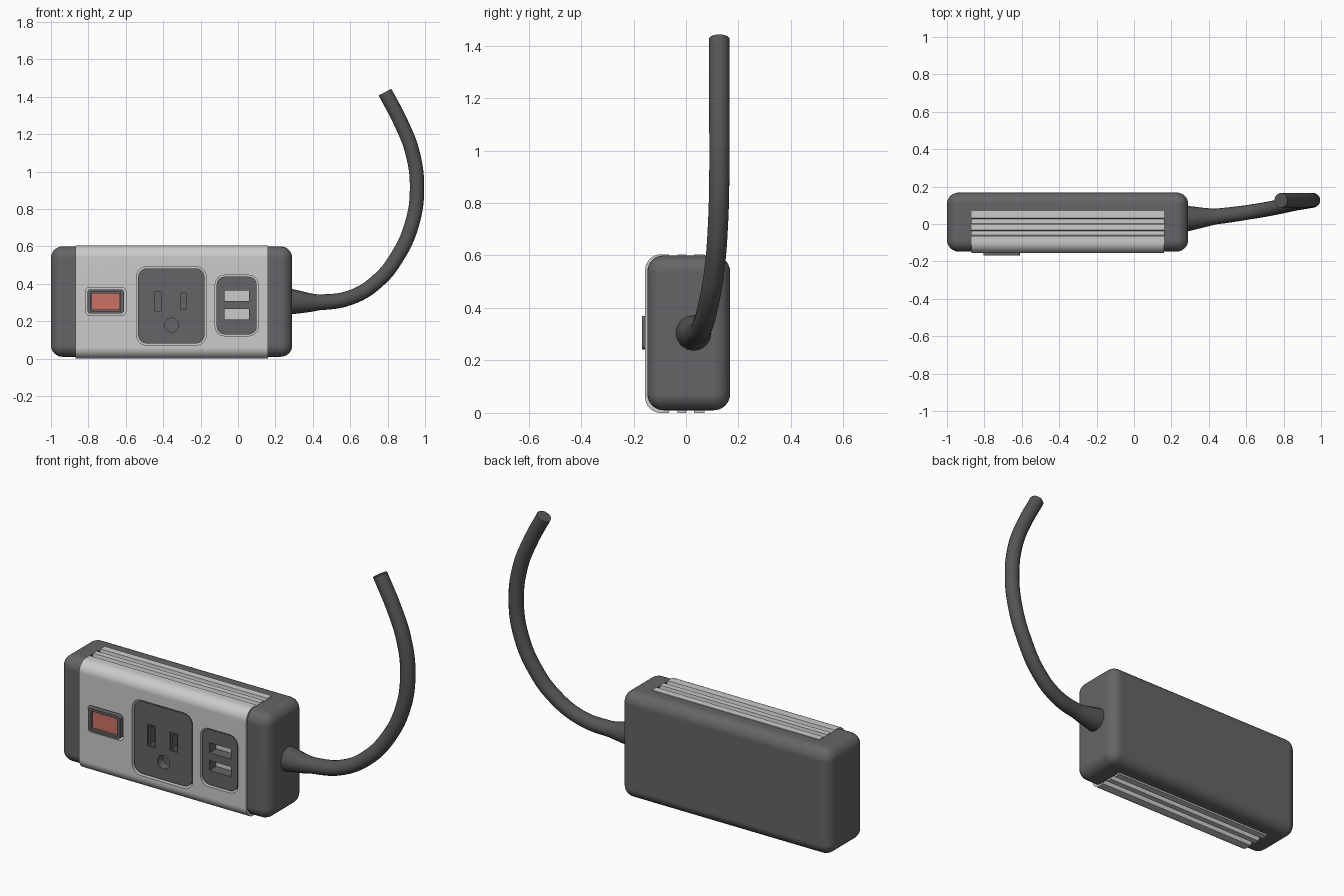
import bpy, bmesh, math
from mathutils import Vector

if "Cube" in bpy.data.objects:
    bpy.data.objects.remove(bpy.data.objects["Cube"])


def material(name, rgb):
    m = bpy.data.materials.new(name)
    m.diffuse_color = (*rgb, 1)
    m.use_nodes = True
    m.node_tree.nodes["Principled BSDF"].inputs["Base Color"].default_value = m.diffuse_color
    return m


DARK = material("dark_grey", (0.13, 0.13, 0.14))
CORD = material("cord_grey", (0.09, 0.09, 0.09))
LIGHT = material("light_grey", (0.6, 0.6, 0.61))
RED = material("switch_red", (0.6, 0.17, 0.13))


def add(name, bm, mat=None):
    bmesh.ops.recalc_face_normals(bm, faces=bm.faces[:])
    me = bpy.data.meshes.new(name)
    bm.to_mesh(me)
    bm.free()
    ob = bpy.data.objects.new(name, me)
    bpy.context.collection.objects.link(ob)
    if mat:
        me.materials.append(mat)
    return ob


def box(name, x, y, z, mat=None, r=0, all_edges=False, seg=6):
    """Box from ranges; rounds the edges running along y, or all edges."""
    bm = bmesh.new()
    bmesh.ops.create_cube(bm, size=1)
    for v in bm.verts:
        v.co = Vector([(a[0] + a[1]) / 2 + c * (a[1] - a[0]) for a, c in zip((x, y, z), v.co)])
    if r:
        edges = [e for e in bm.edges
                 if all_edges or abs(e.verts[0].co.y - e.verts[1].co.y) > 1e-5]
        bmesh.ops.bevel(bm, geom=edges, offset=r, segments=seg, profile=0.5, affect='EDGES')
    return add(name, bm, mat)


def select(ob):
    bpy.ops.object.select_all(action='DESELECT')
    ob.select_set(True)
    bpy.context.view_layer.objects.active = ob


def cut(ob, cutter):
    m = ob.modifiers.new("cut", 'BOOLEAN')
    m.operation, m.solver, m.object = 'DIFFERENCE', 'EXACT', cutter
    select(ob)
    bpy.ops.object.modifier_apply(modifier=m.name)
    bpy.data.objects.remove(cutter)


def smooth(ob, weighted=True):
    select(ob)
    bpy.ops.object.shade_smooth_by_angle(angle=math.radians(32))
    if weighted:
        ob.modifiers.new("normals", 'WEIGHTED_NORMAL').keep_sharp = True


def inset(rng, d):
    return rng[0] + d, rng[1] - d


SHELL_X = (-0.87, 0.16)
FRONT = -0.156

# Dark housing, open at the front middle for the shell
body = box("housing", (-1, 0.29), (-0.147, 0.168), (0.01, 0.6), DARK, 0.062, True, 8)
cut(body, box("slot", SHELL_X, (-0.4, 0.07), (-0.2, 0.8)))

# Light shell: ribbed profile mirrored top to bottom, extruded along x
top, mid, r = 0.604, 0.302, 0.06
half = [(FRONT + r - r * math.cos(a), top - r + r * math.sin(a))
        for a in (math.pi / 2 * i / 8 for i in range(9))]
floor = 0.58
half += [(-0.065, top), (-0.06, floor), (-0.037, floor), (-0.032, top), (0, top),
         (0.003, floor), (0.028, floor), (0.031, top), (0.07, top)]
profile = half + [(y, 2 * mid - z) for y, z in reversed(half)]
bm = bmesh.new()
face = bm.faces.new([bm.verts.new((SHELL_X[0], y, z)) for y, z in profile])
ext = bmesh.ops.extrude_face_region(bm, geom=[face])
bmesh.ops.translate(bm, vec=(SHELL_X[1] - SHELL_X[0], 0, 0),
                    verts=[g for g in ext["geom"] if isinstance(g, bmesh.types.BMVert)])
shell = add("front_shell", bm, LIGHT)

# Recesses for switch, outlet and charging ports
SWITCH = ((-0.815, -0.6), (0.232, 0.38))
OUTLET = ((-0.543, -0.17), (0.072, 0.492))
PORTS = ((-0.122, 0.108), (0.122, 0.446))
for (x, z), rad in ((SWITCH, 0.02), (OUTLET, 0.055), (PORTS, 0.05)):
    cut(shell, box("recess", x, (-0.3, -0.09), z, None, rad))

# Rocker switch with raised bezel
sx, sz = inset(SWITCH[0], 0.01), inset(SWITCH[1], 0.01)
bezel = box("switch_bezel", sx, (-0.168, -0.09), sz, DARK, 0.016)
cut(bezel, box("opening", inset(sx, 0.017), (-0.3, -0.12), inset(sz, 0.014)))
button = box("switch_button", inset(sx, 0.022), (-0.16, -0.1), inset(sz, 0.019), RED)

# Power outlet face with two stepped blade slots and a ground hole
outlet = box("outlet_face", inset(OUTLET[0], 0.009), (-0.149, -0.085),
             inset(OUTLET[1], 0.009), DARK, 0.048)
for x, z in (((-0.452, -0.404), (0.245, 0.366)), ((-0.313, -0.268), (0.256, 0.358))):
    cut(outlet, box("slot", x, (-0.3, -0.143), z))
    cut(outlet, box("slot", inset(x, 0.009), (-0.3, -0.1), inset(z, 0.008)))
bm = bmesh.new()
bmesh.ops.create_cone(bm, cap_ends=True, segments=32, radius1=0.037, radius2=0.037, depth=0.2)
hole = add("hole", bm)
hole.rotation_euler.x = math.pi / 2
hole.location = (-0.355, -0.2, 0.18)
bpy.context.view_layer.update()
cut(outlet, hole)

# Charging face with two port openings showing the shell behind
ports = box("charging_face", inset(PORTS[0], 0.008), (-0.149, -0.089),
            inset(PORTS[1], 0.008), DARK, 0.043)
for z in ((0.308, 0.364), (0.21, 0.265)):
    cut(ports, box("port", (-0.072, 0.06), (-0.3, 0), z))

# Cord: tapered strain relief running into a curved cable
path = [(0.27, 0.028, 0.305, 1.8), (0.435, 0.04, 0.301, 1.08), (0.605, 0.062, 0.328, 1),
        (0.746, 0.086, 0.415, 1), (0.85, 0.108, 0.543, 1), (0.93, 0.122, 0.72, 1),
        (0.957, 0.127, 0.915, 1), (0.932, 0.127, 1.105, 1), (0.872, 0.127, 1.26, 1),
        (0.786, 0.127, 1.425, 1)]
curve = bpy.data.curves.new("power_cord", 'CURVE')
curve.dimensions, curve.resolution_u = '3D', 8
curve.bevel_depth, curve.bevel_resolution, curve.use_fill_caps = 0.039, 6, True
spline = curve.splines.new('BEZIER')
spline.bezier_points.add(len(path) - 1)
for p, (x, y, z, rad) in zip(spline.bezier_points, path):
    p.co, p.radius = (x, y, z), rad
    p.handle_left_type = p.handle_right_type = 'AUTO'
cord = bpy.data.objects.new("power_cord", curve)
bpy.context.collection.objects.link(cord)
curve.materials.append(CORD)
select(cord)
bpy.ops.object.convert(target='MESH')
smooth(bpy.context.object, False)

for ob in (body, shell, bezel, button, outlet, ports):
    smooth(ob)
